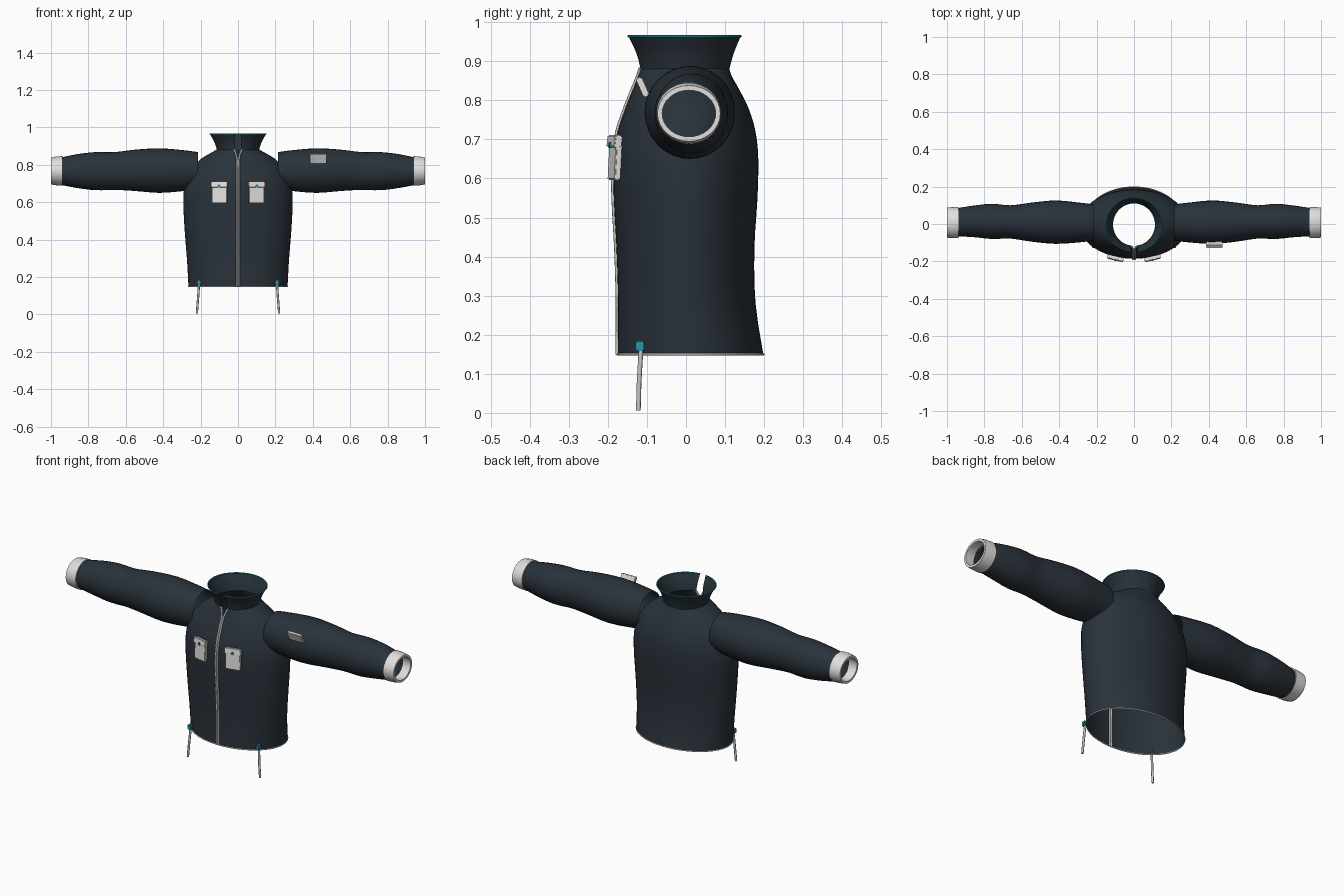
import bpy, bmesh
from math import sin, cos, pi, asin, radians, atan2
from mathutils import Vector, Matrix

cube = bpy.data.objects.get("Cube")
if cube:
    bpy.data.objects.remove(cube, do_unlink=True)


def material(name, rgb):
    m = bpy.data.materials.new(name)
    m.use_nodes = True
    m.diffuse_color = (*rgb, 1)
    bsdf = m.node_tree.nodes["Principled BSDF"]
    bsdf.inputs["Base Color"].default_value = (*rgb, 1)
    bsdf.inputs["Roughness"].default_value = 0.8
    return m


NAVY = material("navy_cloth", (0.022, 0.032, 0.043))
WHITE = material("off_white", (0.76, 0.74, 0.72))
GREY = material("zip_grey", (0.55, 0.54, 0.52))
TEAL = material("teal_trim", (0.02, 0.30, 0.37))


def finish(name, bm, mat, angle=40):
    bmesh.ops.recalc_face_normals(bm, faces=bm.faces)
    mesh = bpy.data.meshes.new(name)
    bm.to_mesh(mesh)
    bm.free()
    mesh.materials.append(mat)
    ob = bpy.data.objects.new(name, mesh)
    bpy.context.collection.objects.link(ob)
    bpy.ops.object.select_all(action='DESELECT')
    ob.select_set(True)
    bpy.context.view_layer.objects.active = ob
    bpy.ops.object.shade_smooth_by_angle(angle=radians(angle))
    return ob


def refine(rows, n=3):
    """Smooth spline through the profile rows."""
    rows = [Vector(r) for r in rows]
    out = []
    for i in range(len(rows) - 1):
        a, b = rows[i], rows[i + 1]
        p, q = rows[max(i - 1, 0)], rows[min(i + 2, len(rows) - 1)]
        for k in range(n):
            t = k / n
            out.append(0.5 * (2 * a + (b - p) * t + (2 * p - 5 * a + 4 * b - q) * t * t
                              + (3 * a - p - 3 * b + q) * t ** 3))
    return out + [rows[-1]]


def loft(name, rings, mat, closed, angle=40):
    bm = bmesh.new()
    rows = [[bm.verts.new(p) for p in ring] for ring in rings]
    n = len(rows[0])
    for lo, hi in zip(rows, rows[1:]):
        for j in range(n if closed else n - 1):
            k = (j + 1) % n
            bm.faces.new((lo[j], lo[k], hi[k], hi[j]))
    return finish(name, bm, mat, angle)


def front_split_ring(row, n=56):
    """Oval ring round the torso, open at the front by the gap."""
    z, hx, front, back, gap = row
    cy, ry = (front + back) / 2, (back - front) / 2
    a0 = asin(gap / hx)
    angles = [a0 + (2 * pi - 2 * a0) * i / n for i in range(n + 1)]
    return [Vector((hx * sin(a), cy - ry * cos(a), z)) for a in angles]


def sleeve_ring(row, side, n=32):
    x, top, bottom, front, back = row
    cz, rz = (top + bottom) / 2, (top - bottom) / 2
    cy, ry = (front + back) / 2, (back - front) / 2
    return [Vector((side * x, cy + ry * cos(2 * pi * i / n), cz + rz * sin(2 * pi * i / n)))
            for i in range(n)]


def tube(name, points, radius, mat, cyclic=False):
    cu = bpy.data.curves.new(name, 'CURVE')
    cu.dimensions = '3D'
    cu.bevel_depth = radius
    cu.bevel_resolution = 2
    cu.use_fill_caps = True
    sp = cu.splines.new('POLY')
    sp.points.add(len(points) - 1)
    for p, co in zip(sp.points, points):
        p.co = (*co, 1)
    sp.use_cyclic_u = cyclic
    cu.materials.append(mat)
    ob = bpy.data.objects.new(name, cu)
    bpy.context.collection.objects.link(ob)
    bpy.ops.object.select_all(action='DESELECT')
    ob.select_set(True)
    bpy.context.view_layer.objects.active = ob
    bpy.ops.object.convert(target='MESH')


def box(name, centre, size, mat, tilt=0, turn=0, bevel=0.003):
    bm = bmesh.new()
    bmesh.ops.create_cube(bm, size=1)
    bmesh.ops.scale(bm, vec=size, verts=bm.verts)
    if bevel:
        bmesh.ops.bevel(bm, geom=bm.edges[:], offset=bevel, segments=2, affect='EDGES')
    spin = Matrix.Rotation(turn, 4, 'Z') @ Matrix.Rotation(tilt, 4, 'X')
    bmesh.ops.transform(bm, matrix=Matrix.Translation(centre) @ spin, verts=bm.verts)
    return finish(name, bm, mat)


# Torso shell: height, half width, front, back, front gap
torso = refine([
    (0.15, 0.265, -0.175, 0.198, 0.004),
    (0.28, 0.272, -0.174, 0.178, 0.004),
    (0.42, 0.283, -0.178, 0.175, 0.004),
    (0.55, 0.291, -0.185, 0.183, 0.004),
    (0.65, 0.291, -0.185, 0.185, 0.004),
    (0.72, 0.275, -0.175, 0.178, 0.004),
    (0.78, 0.248, -0.155, 0.16, 0.004),
    (0.83, 0.2, -0.135, 0.135, 0.004),
    (0.86, 0.152, -0.123, 0.118, 0.01),
    (0.882, 0.112, -0.117, 0.11, 0.02),
])
torso_rings = [front_split_ring(r) for r in torso]
loft("jacket_body", torso_rings, NAVY, False)
tube("hem_trim", torso_rings[0], 0.003, WHITE)

# Flared collar with its coloured rim
collar = refine([
    (0.88, 0.113, -0.118, 0.111, 0.02),
    (0.92, 0.126, -0.128, 0.122, 0.018),
    (0.964, 0.15, -0.148, 0.14, 0.017),
])
collar_rings = [front_split_ring(r) for r in collar]
loft("collar", collar_rings, NAVY, False)
tube("collar_rim", collar_rings[-1], 0.003, TEAL)

# Sleeve: distance out, top, bottom, front, back
sleeve = refine([
    (0.215, 0.868, 0.672, -0.088, 0.105),
    (0.29, 0.878, 0.66, -0.098, 0.114),
    (0.42, 0.888, 0.65, -0.106, 0.126),
    (0.55, 0.881, 0.66, -0.094, 0.114),
    (0.66, 0.868, 0.666, -0.078, 0.1),
    (0.76, 0.868, 0.664, -0.08, 0.108),
    (0.86, 0.857, 0.676, -0.07, 0.098),
    (0.95, 0.838, 0.693, -0.066, 0.084),
])
cuff = [
    (0.938, 0.836, 0.697, -0.066, 0.082),
    (0.938, 0.846, 0.688, -0.076, 0.091),
    (0.97, 0.845, 0.69, -0.076, 0.09),
    (1.0, 0.838, 0.695, -0.073, 0.088),
    (1.0, 0.826, 0.707, -0.061, 0.076),
    (0.95, 0.828, 0.705, -0.063, 0.078),
]


def torso_front(x, z):
    """Front surface point of the torso at a given height."""
    row = min(torso, key=lambda r: abs(r[0] - z))
    cy, ry = (row[2] + row[3]) / 2, (row[3] - row[2]) / 2
    return cy - ry * (1 - (x / row[1]) ** 2) ** 0.5


for side, label in ((1, "left"), (-1, "right")):
    loft(label + "_sleeve", [sleeve_ring(r, side) for r in sleeve], NAVY, True)
    loft(label + "_cuff", [sleeve_ring(r, side) for r in cuff], WHITE, True)

    # Zip edge, spreading into a V at the neck
    edge = [ring[0] if side > 0 else ring[-1] for ring in torso_rings]
    tube(label + "_zip_edge", [p + Vector((side * 0.001, -0.001, 0)) for p in edge], 0.005, GREY)

    # Chest pocket with flap and snap, turned to lie along the chest
    px = side * 0.097
    turn = atan2(torso_front(0.14, 0.65) - torso_front(0.055, 0.65), 0.085) * side
    py = torso_front(px, 0.65)
    face = Vector((sin(turn), -cos(turn), 0))
    base = Vector((px, py, 0))
    box(label + "_chest_pocket", base + face * 0.008 + Vector((0, 0, 0.643)),
        (0.08, 0.016, 0.094), WHITE, radians(-3), turn)
    box(label + "_pocket_flap", base + face * 0.009 + Vector((0, 0, 0.695)),
        (0.088, 0.02, 0.032), WHITE, radians(-8), turn)
    box(label + "_pocket_snap", base + face * 0.02 + Vector((0, 0, 0.686)),
        (0.016, 0.006, 0.016), TEAL, 0, turn, 0.002)

    # Hem drawcord and its toggle
    tube(label + "_drawcord", [(side * 0.208, -0.115, 0.165), (side * 0.214, -0.12, 0.08),
                               (side * 0.22, -0.122, 0.006)], 0.006, GREY)
    box(label + "_cord_toggle", (side * 0.209, -0.118, 0.171), (0.02, 0.022, 0.026), TEAL)

# Tag on the left sleeve
box("sleeve_tag", (0.43, -0.111, 0.834), (0.088, 0.016, 0.052), WHITE, radians(24))
